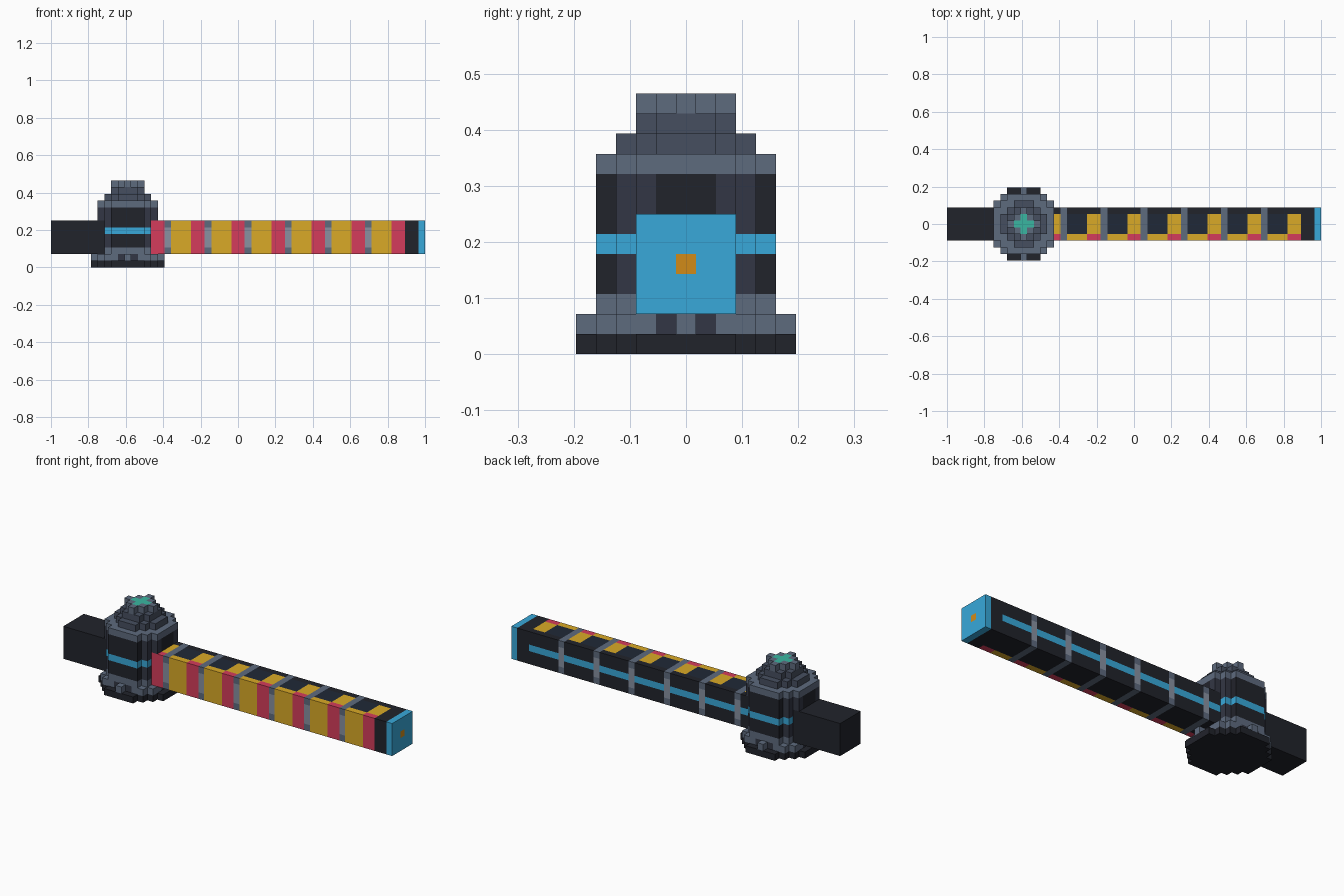
import bpy, bmesh
from mathutils import Vector

if "Cube" in bpy.data.objects:
    bpy.data.objects.remove(bpy.data.objects["Cube"])

V = 2 / 56          # one block
CX = 11             # block column of the post centre
grid = {}           # (x, y, z) -> (part, colour)

COLOURS = {
    "dark": "26282f", "panel": "363946", "navy": "252d3a", "steel": "5e6a7d",
    "slate": "485060", "light": "8790a0", "red": "d43f5c", "yellow": "d9a82b",
    "blue": "3ba7d9", "orange": "d08a1e", "teal": "3cb5a0",
}


def material(name):
    m = bpy.data.materials.new(name)
    h = COLOURS[name]
    m.diffuse_color = [(int(h[i:i + 2], 16) / 255) ** 2.2 for i in (0, 2, 4)] + [1]
    m.use_nodes = True
    m.node_tree.nodes["Principled BSDF"].inputs["Base Color"].default_value = m.diffuse_color
    return m


MATS = {n: material(n) for n in COLOURS}


def disc(part, z, r2, colour):
    """Fill one round layer of the post; colour is a function of |x|, |y|."""
    for x in range(-5, 6):
        for y in range(-5, 6):
            if x * x + y * y <= r2:
                grid[x + CX, y, z] = (part, colour(abs(x), abs(y)))


def body_colour(x, y):
    return "panel" if (x, y) in ((4, 2), (3, 3)) else "dark"


def plain(name):
    return lambda x, y: name


# Post: foot, body with a blue band, stepped cap with a teal beacon
disc("post_foot", 0, 30.25, plain("dark"))
disc("post_foot", 1, 25, lambda x, y: "panel" if {x, y} == {1, 4} else "steel")
disc("post_body", 2, 20.25, plain("steel"))
for z in range(3, 9):
    disc("post_body", z, 20.25, plain("blue") if z == 5 else body_colour)
disc("post_body", 9, 20.25, plain("steel"))
disc("post_cap", 10, 12.25, plain("slate"))
disc("post_cap", 11, 6.25, plain("slate"))
disc("post_cap", 12, 4, lambda x, y: "teal" if x + y <= 1 else "steel")


def arm_colour(x, y, z):
    """Colour of one barrier arm block: stripes on front, ribs, rear light strip."""
    if x < 15 or x in (53, 54):
        return "dark"
    if x == 55:
        return "orange" if (y, z) == (0, 4) else "blue"
    k = (x - 15) % 6
    if k == 2:
        return "light" if z in (3, 4, 5) and abs(y) == 2 else "steel"
    if y == -2:
        return "red" if k < 2 else "yellow"
    if y == 2:
        return "blue" if z == 4 else "dark"
    if z == 6:
        return "yellow" if k < 2 else "navy"
    return "dark"


# Barrier arm with its counterweight on the other side of the post
for x in list(range(0, 8)) + list(range(15, 56)):
    part = "counterweight" if x < 8 else "arm_end_cap" if x == 55 else "barrier_arm"
    for y in range(-2, 3):
        for z in range(2, 7):
            grid[x, y, z] = (part, arm_colour(x, y, z))


# Turn each part into a mesh of exposed block faces
def build(part):
    bm = bmesh.new()
    used = []
    for cell, (p, col) in grid.items():
        if p != part:
            continue
        corner = Vector(cell)
        centre = Vector((cell[0] + 0.5 - 28, cell[1], cell[2] + 0.5))
        for axis in range(3):
            for sign in (-1, 1):
                n = Vector((0, 0, 0))
                n[axis] = sign
                if tuple(int(c) for c in corner + n) in grid:
                    continue
                u = Vector((0, 0, 0))
                u[(axis + 1) % 3] = 0.5
                w = n.cross(u)
                c = centre + n * 0.5
                f = bm.faces.new([bm.verts.new((c + q) * V)
                                  for q in (-u - w, u - w, u + w, w - u)])
                if col not in used:
                    used.append(col)
                f.material_index = used.index(col)
    bmesh.ops.remove_doubles(bm, verts=bm.verts, dist=V * 0.01)
    me = bpy.data.meshes.new(part)
    bm.to_mesh(me)
    bm.free()
    for col in used:
        me.materials.append(MATS[col])
    bpy.context.collection.objects.link(bpy.data.objects.new(part, me))


for part in sorted({p for p, _ in grid.values()}):
    build(part)
